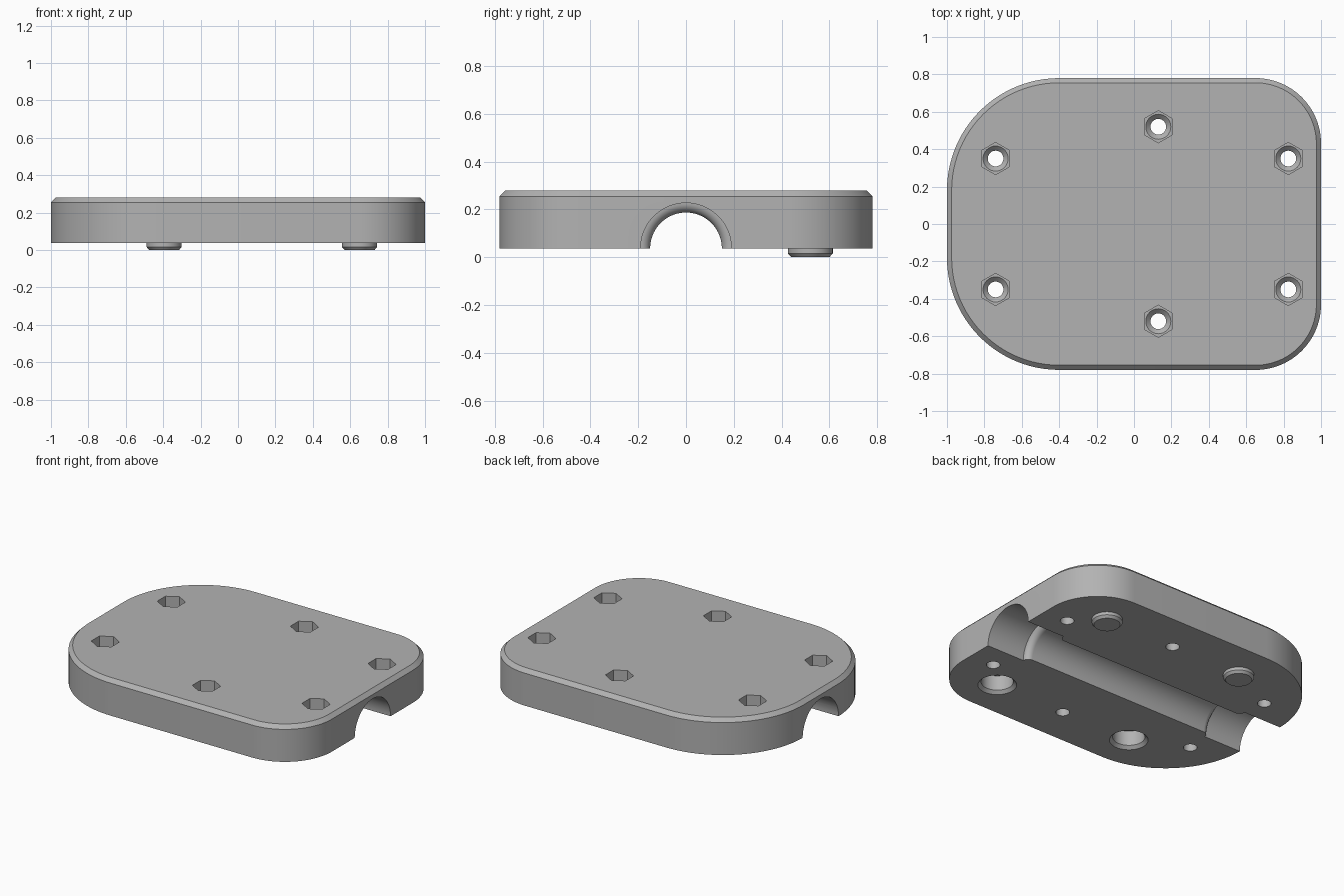
import bpy, bmesh
from math import sin, cos, pi
from mathutils import Matrix

cube = bpy.data.objects.get("Cube")
if cube:
    bpy.data.objects.remove(cube, do_unlink=True)

grey = bpy.data.materials.new("plain grey")
grey.use_nodes = True
colour = (0.45, 0.45, 0.45, 1)
grey.diffuse_color = colour
grey.node_tree.nodes["Principled BSDF"].inputs["Base Color"].default_value = colour

BOTTOM, TOP, BEVEL = 0.037, 0.28, 0.025


def finish(name, bm):
    bmesh.ops.recalc_face_normals(bm, faces=bm.faces)
    mesh = bpy.data.meshes.new(name)
    bm.to_mesh(mesh)
    bm.free()
    mesh.materials.append(grey)
    obj = bpy.data.objects.new(name, mesh)
    bpy.context.collection.objects.link(obj)
    return obj


def loft(name, rings):
    """Closed solid through a list of equal-length vertex rings."""
    bm = bmesh.new()
    rings = [[bm.verts.new(p) for p in ring] for ring in rings]
    for a, b in zip(rings, rings[1:]):
        for i in range(len(a)):
            j = (i + 1) % len(a)
            bm.faces.new((a[i], a[j], b[j], b[i]))
    bm.faces.new(rings[0])
    bm.faces.new(rings[-1])
    return finish(name, bm)


def turned(name, profile, sides=48, start=0.0):
    """Solid of revolution about z from (radius, height) pairs."""
    angles = [start + 2 * pi * i / sides for i in range(sides)]
    return loft(name, [[(r * cos(a), r * sin(a), z) for a in angles]
                       for r, z in profile])


def outline(inset, z):
    """Plate outline: large corners at -x, smaller corners at +x."""
    points = []
    corners = [(1, 1, 0.35), (-1, 1, 0.6), (-1, -1, 0.6), (1, -1, 0.35)]
    for k, (sx, sy, r) in enumerate(corners):
        for i in range(25):
            a = (k + i / 24) * pi / 2
            points.append((sx * (1 - r) + (r - inset) * cos(a),
                           sy * (0.78 - r) + (r - inset) * sin(a), z))
    return points


# Chamfered plate
plate = loft("plate", [outline(0, BOTTOM), outline(0, TOP - BEVEL),
                       outline(BEVEL, TOP)])
cutters = []

# Half-round channel along x, wider at both ends with rounded shoulders
half = [(0.15 + 0.04 * (1 - cos(t * pi / 16)), 0.68 + 0.04 * sin(t * pi / 16))
        for t in range(9)] + [(0.19, 1.1)]
channel = turned("channel_cutter", [(r, -x) for r, x in reversed(half)] + half, 96)
channel.data.transform(Matrix.Translation((0, 0, BOTTOM)) @ Matrix.Rotation(pi / 2, 4, 'Y'))
cutters.append(channel)

# Screw holes with hexagonal nut pockets and conical seats
POCKET = TOP - 0.11
for x, y in ((-0.74, 0.35), (0.13, 0.52), (0.825, 0.35)):
    for side in (-1, 1):
        hexagon = turned("nut_pocket_cutter", [(0.086, POCKET), (0.086, 0.4)], 6, pi / 6)
        bore = turned("bore_cutter", [(0.042, -0.1), (0.042, POCKET - 0.025),
                                      (0.067, POCKET), (0.067, 0.35)], 32)
        for obj in (hexagon, bore):
            obj.data.transform(Matrix.Translation((x, side * y, 0)))
            cutters.append(obj)

# Locating pegs at the back, matching chamfered sockets at the front
pegs = []
for x, label in ((-0.395, "right"), (0.65, "left")):
    peg = turned("locating_peg_" + label,
                 [(0.08, 0), (0.094, 0.016), (0.094, BOTTOM + 0.01)])
    peg.data.transform(Matrix.Translation((x, 0.52, 0)))
    pegs.append(peg)
    socket = turned("socket_cutter", [(0.118, BOTTOM - 0.02), (0.118, BOTTOM),
                                      (0.098, BOTTOM + 0.02), (0.098, BOTTOM + 0.12)])
    socket.data.transform(Matrix.Translation((x, -0.52, 0)))
    cutters.append(socket)

# Cut everything out of the plate
bpy.context.view_layer.objects.active = plate
for cutter in cutters:
    mod = plate.modifiers.new("cut", 'BOOLEAN')
    mod.operation = 'DIFFERENCE'
    mod.solver = 'EXACT'
    mod.object = cutter
    bpy.ops.object.modifier_apply(modifier=mod.name)
    bpy.data.objects.remove(cutter, do_unlink=True)

# Smooth walls with sharp edges
bpy.ops.object.select_all(action='DESELECT')
for obj in [plate] + pegs:
    obj.select_set(True)
bpy.ops.object.shade_smooth_by_angle(angle=pi / 6)
